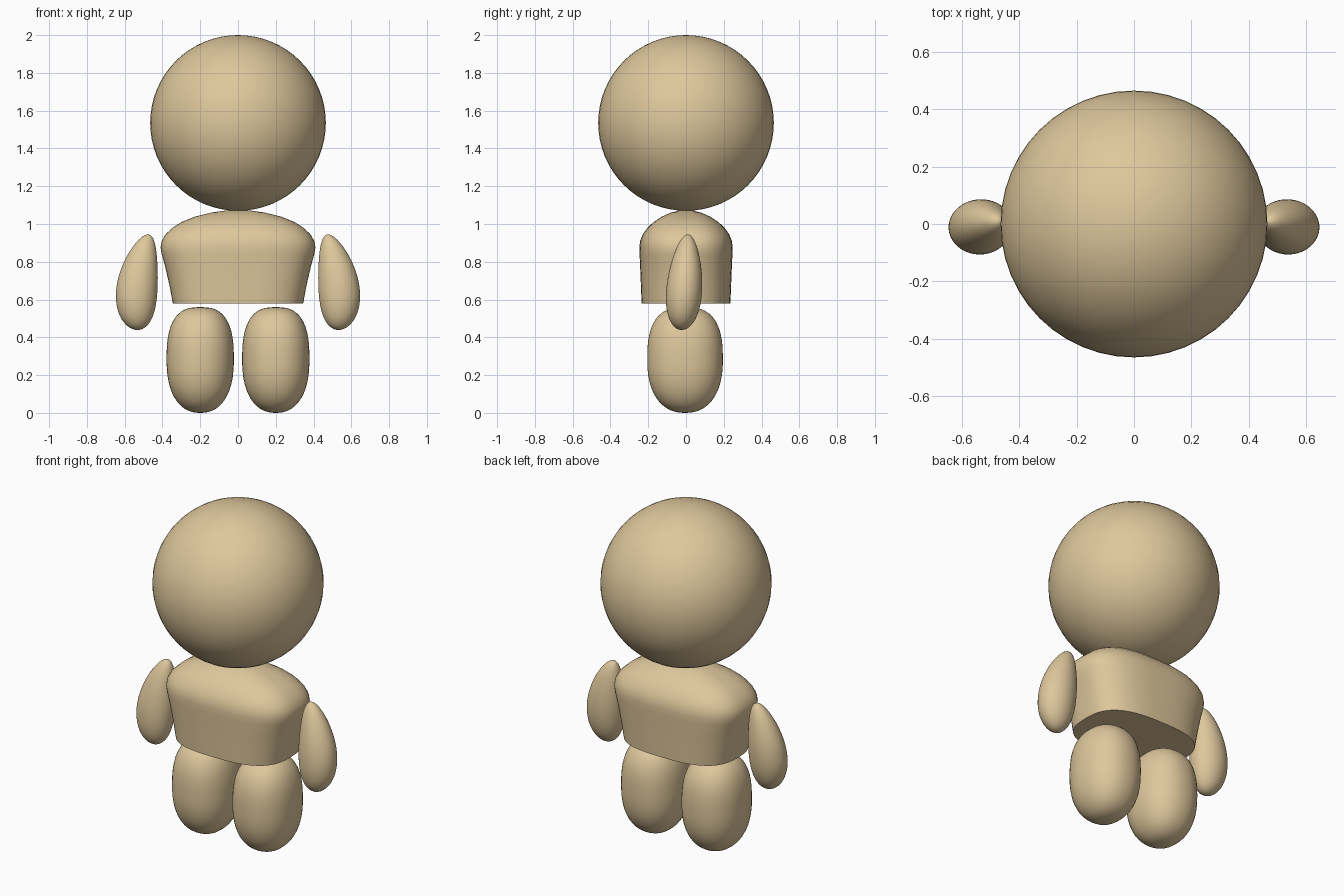
import bpy, bmesh, math

if "Cube" in bpy.data.objects:
    bpy.data.objects.remove(bpy.data.objects["Cube"], do_unlink=True)

TAN = (0.73, 0.57, 0.33, 1)
tan = bpy.data.materials.new("tan")
tan.use_nodes = True
tan.diffuse_color = TAN
tan.node_tree.nodes["Principled BSDF"].inputs["Base Color"].default_value = TAN


def finish(name, bm):
    """Turn a bmesh into a smooth shaded, coloured object."""
    bmesh.ops.recalc_face_normals(bm, faces=bm.faces)
    mesh = bpy.data.meshes.new(name)
    bm.to_mesh(mesh)
    bm.free()
    mesh.materials.append(tan)
    ob = bpy.data.objects.new(name, mesh)
    bpy.context.collection.objects.link(ob)
    bpy.ops.object.select_all(action="DESELECT")
    ob.select_set(True)
    bpy.context.view_layer.objects.active = ob
    bpy.ops.object.shade_smooth_by_angle(angle=math.radians(45))


def shaped_ball(name, shape):
    """Unit sphere with every vertex moved by a shape function."""
    bm = bmesh.new()
    bmesh.ops.create_uvsphere(bm, u_segments=48, v_segments=32, radius=1)
    for v in bm.verts:
        v.co = shape(*v.co)
    finish(name, bm)


def squircle(a, p):
    """Point on a unit superellipse of power p."""
    c, s = math.cos(a), math.sin(a)
    k = (abs(c) ** p + abs(s) ** p) ** (-1 / p)
    return c * k, s * k


def head(x, y, z):
    return 0.465 * x, 0.465 * y, 1.535 + 0.465 * z


def leg(side):
    # plump capsule, squarer at the top than at the foot
    def shape(x, y, z):
        p = 2.7 if z > 0 else 2.3
        r = max(0, 1 - abs(z) ** p) ** (1 / p)
        cx, cy = squircle(math.atan2(y, x), 2.2)
        return side * (0.2 + 0.178 * r * cx), -0.005 + 0.2 * r * cy, 0.28 + 0.28 * z
    return shape


def arm(side):
    # bent teardrop, narrow at the shoulder
    def shape(x, y, z):
        taper = 1 - 0.217 * z
        cx = 0.532 - 0.0275 * z - 0.0275 * z * z
        return (side * (cx + 0.107 * taper * x),
                -0.007 + 0.016 * z + 0.093 * taper * y,
                0.692 + 0.253 * z)
    return shape


shaped_ball("head", head)
for label, side in (("left", 1), ("right", -1)):
    shaped_ball(label + "_leg", leg(side))
    shaped_ball(label + "_arm", arm(side))

# Torso: flared trunk with domed shoulders and a flat underside
PROFILE = [(0.58, 0.345, 0.235), (0.68, 0.364, 0.239), (0.78, 0.387, 0.243),
           (0.84, 0.404, 0.246), (0.875, 0.41, 0.247), (0.91, 0.404, 0.243),
           (0.945, 0.384, 0.229), (0.98, 0.347, 0.204), (1.01, 0.3, 0.172),
           (1.04, 0.225, 0.126), (1.06, 0.145, 0.08), (1.072, 0.06, 0.034)]
SEGMENTS = 64
bm = bmesh.new()
rings = []
for z, rx, ry in PROFILE:
    points = [squircle(math.tau * i / SEGMENTS, 2.8) for i in range(SEGMENTS)]
    rings.append([bm.verts.new((rx * x, ry * y, z)) for x, y in points])
for low, high in zip(rings, rings[1:]):
    for i in range(SEGMENTS):
        j = (i + 1) % SEGMENTS
        bm.faces.new((low[i], low[j], high[j], high[i]))
bm.faces.new(rings[0][::-1])
top = bm.verts.new((0, 0, 1.075))
for i in range(SEGMENTS):
    bm.faces.new((rings[-1][i], rings[-1][(i + 1) % SEGMENTS], top))
finish("torso", bm)
